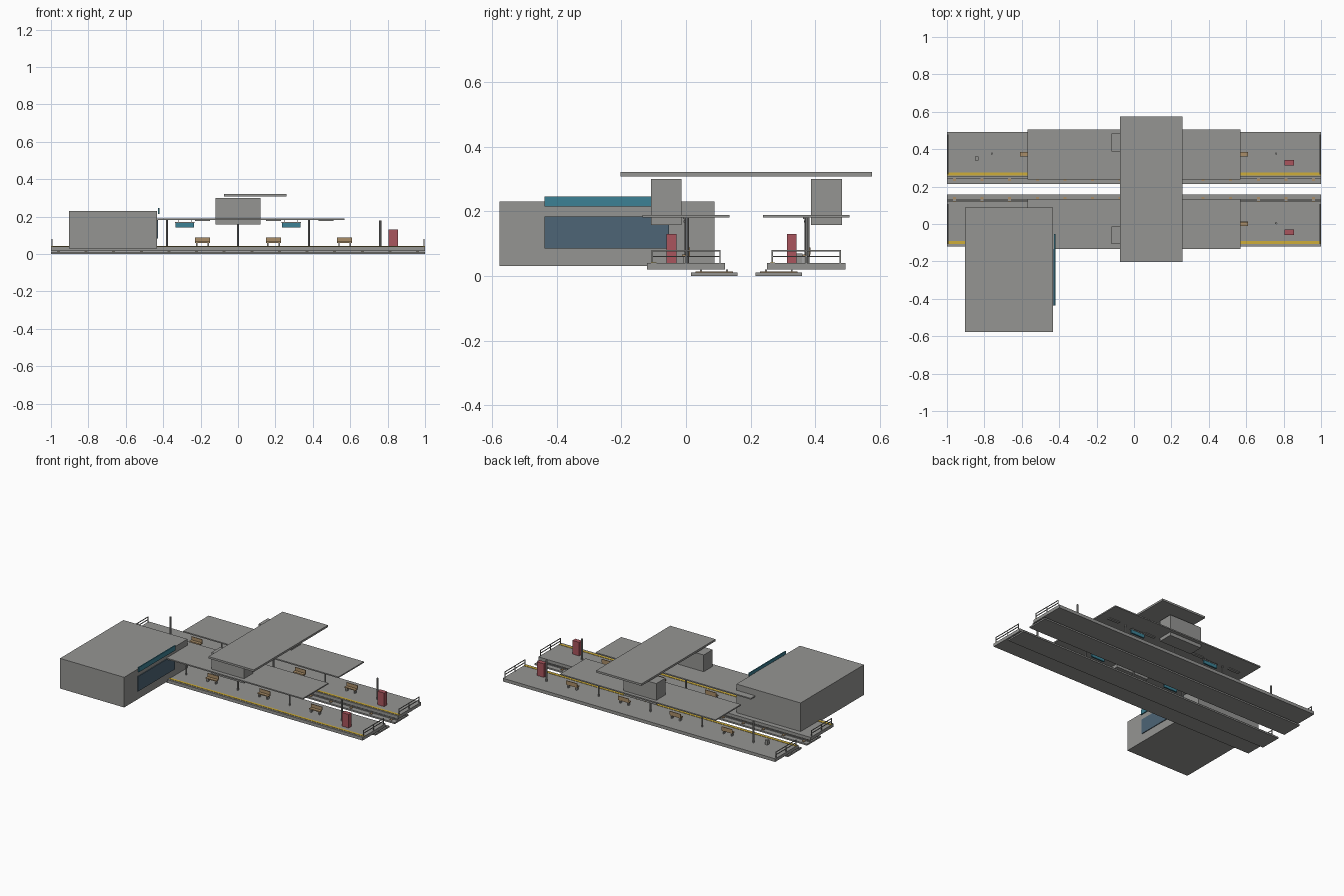
import bpy, bmesh
from mathutils import Vector

if "Cube" in bpy.data.objects:
    bpy.data.objects.remove(bpy.data.objects["Cube"])


def material(name, rgb):
    m = bpy.data.materials.new(name)
    m.diffuse_color = (*rgb, 1)
    m.use_nodes = True
    m.node_tree.nodes["Principled BSDF"].inputs["Base Color"].default_value = m.diffuse_color
    return m


GREY = material("concrete grey", (0.30, 0.30, 0.29))
YELLOW = material("safety yellow", (0.62, 0.42, 0.04))
TAN = material("timber tan", (0.40, 0.27, 0.14))
RED = material("machine red", (0.40, 0.09, 0.11))
TEAL = material("sign teal", (0.045, 0.22, 0.30))
GLASS = material("dark glass", (0.075, 0.13, 0.18))


def boxes(name, mat, *extents):
    """One object from boxes given as (x0, x1, y0, y1, z0, z1)."""
    bm = bmesh.new()
    for x0, x1, y0, y1, z0, z1 in extents:
        verts = bmesh.ops.create_cube(bm, size=1)["verts"]
        bmesh.ops.scale(bm, verts=verts, vec=(x1 - x0, y1 - y0, z1 - z0))
        bmesh.ops.translate(bm, verts=verts,
                            vec=Vector((x0 + x1, y0 + y1, z0 + z1)) / 2)
    return finish(name, mat, bm)


def posts(name, mat, radius, z0, z1, points, sides=8):
    """One object from upright posts at the given (x, y) points."""
    bm = bmesh.new()
    for x, y in points:
        verts = bmesh.ops.create_cone(bm, cap_ends=True, segments=sides, radius1=radius,
                                      radius2=radius, depth=z1 - z0)["verts"]
        bmesh.ops.translate(bm, verts=verts, vec=(x, y, (z0 + z1) / 2))
    return finish(name, mat, bm)


def finish(name, mat, bm):
    mesh = bpy.data.meshes.new(name)
    bm.to_mesh(mesh)
    bm.free()
    mesh.materials.append(mat)
    ob = bpy.data.objects.new(name, mesh)
    bpy.context.collection.objects.link(ob)
    return ob


def track(tag, cy):
    boxes("track_bed_" + tag, GREY, (-1, 1, cy - 0.072, cy + 0.072, 0, 0.010))
    xs = [-0.96 + 0.1477 * i for i in range(14)]
    boxes("sleepers_" + tag, TAN,
          *[(x - 0.008, x + 0.008, cy - 0.058, cy + 0.058, 0.010, 0.014) for x in xs])
    boxes("rails_" + tag, GREY,
          *[(-1, 1, cy + s - 0.003, cy + s + 0.003, 0.013, 0.019) for s in (-0.04, 0.04)])


def platform(tag, cy, strip_y):
    # slab and painted edge strip
    boxes("platform_" + tag, GREY, (-1, 1, cy - 0.121, cy + 0.121, 0.019, 0.040))
    boxes("edge_strip_" + tag, YELLOW, (-1, 1, strip_y - 0.008, strip_y + 0.008, 0.039, 0.042))

    # canopy with its posts, lights and hanging signs
    boxes("canopy_" + tag, GREY, (-0.57, 0.57, cy - 0.134, cy + 0.134, 0.181, 0.189))
    posts("canopy_posts_" + tag, GREY, 0.005, 0.04, 0.182,
          [(x, cy) for x in (-0.38, 0, 0.38)])
    boxes("canopy_lights_" + tag, GREY,
          *[(x - 0.04, x + 0.04, cy - 0.01, cy + 0.01, 0.176, 0.182)
            for x in (-0.47, -0.19, 0.19, 0.47)])
    for x in (-0.285, 0.285):
        boxes("sign_" + tag, TEAL, (x - 0.05, x + 0.05, cy - 0.005, cy + 0.005, 0.143, 0.165))
        boxes("sign_top_" + tag, GREY, (x - 0.052, x + 0.052, cy - 0.007, cy + 0.007, 0.165, 0.172))
        boxes("sign_hangers_" + tag, GREY,
              *[(x + s - 0.002, x + s + 0.002, cy - 0.002, cy + 0.002, 0.171, 0.182)
                for s in (-0.035, 0.035)])

    # benches: seat, back and legs
    for x in (-0.57, -0.19, 0.19, 0.57):
        boxes("bench_" + tag, TAN,
              (x - 0.04, x + 0.04, cy - 0.012, cy + 0.012, 0.060, 0.066),
              (x - 0.04, x + 0.04, cy + 0.009, cy + 0.013, 0.066, 0.088))
        boxes("bench_legs_" + tag, GREY,
              *[(x + s - 0.004, x + s + 0.004, cy - 0.008, cy + 0.008, 0.04, 0.060)
                for s in (-0.03, 0.03)])

    # lamp posts, ticket machine and bin
    posts("lamp_posts_" + tag, GREY, 0.006, 0.04, 0.180,
          [(x, cy + 0.004) for x in (-0.76, 0.76)])
    boxes("ticket_machine_" + tag, RED, (0.805, 0.855, cy - 0.06, cy - 0.03, 0.04, 0.13))
    boxes("bin_" + tag, GREY, (-0.85, -0.832, cy - 0.032, cy - 0.012, 0.04, 0.07))

    # end railings
    for x in (-0.995, 0.995):
        boxes("railing_" + tag, GREY,
              *[(x - 0.002, x + 0.002, cy - 0.107, cy + 0.107, z - 0.002, z + 0.002)
                for z in (0.060, 0.078)],
              *[(x - 0.002, x + 0.002, cy + s - 0.002, cy + s + 0.002, 0.04, 0.080)
                for s in (-0.105, 0, 0.105)])

    # raised block over the canopy
    boxes("stair_block_" + tag, GREY, (-0.12, 0.12, cy - 0.108 if cy < 0.1 else cy + 0.015,
                                      cy - 0.014 if cy < 0.1 else cy + 0.111, 0.158, 0.30))


track("front", 0.087)
track("back", 0.287)
platform("front", 0.0, -0.100)
platform("back", 0.372, 0.268)

# overbridge roof
boxes("bridge_roof", GREY, (-0.075, 0.258, -0.203, 0.575, 0.308, 0.321))

# station building with window and sign
boxes("station_building", GREY, (-0.903, -0.432, -0.577, 0.088, 0.030, 0.230))
boxes("station_window", GLASS, (-0.433, -0.427, -0.437, -0.053, 0.084, 0.183))
boxes("station_sign", TEAL, (-0.427, -0.420, -0.437, -0.053, 0.214, 0.246))
